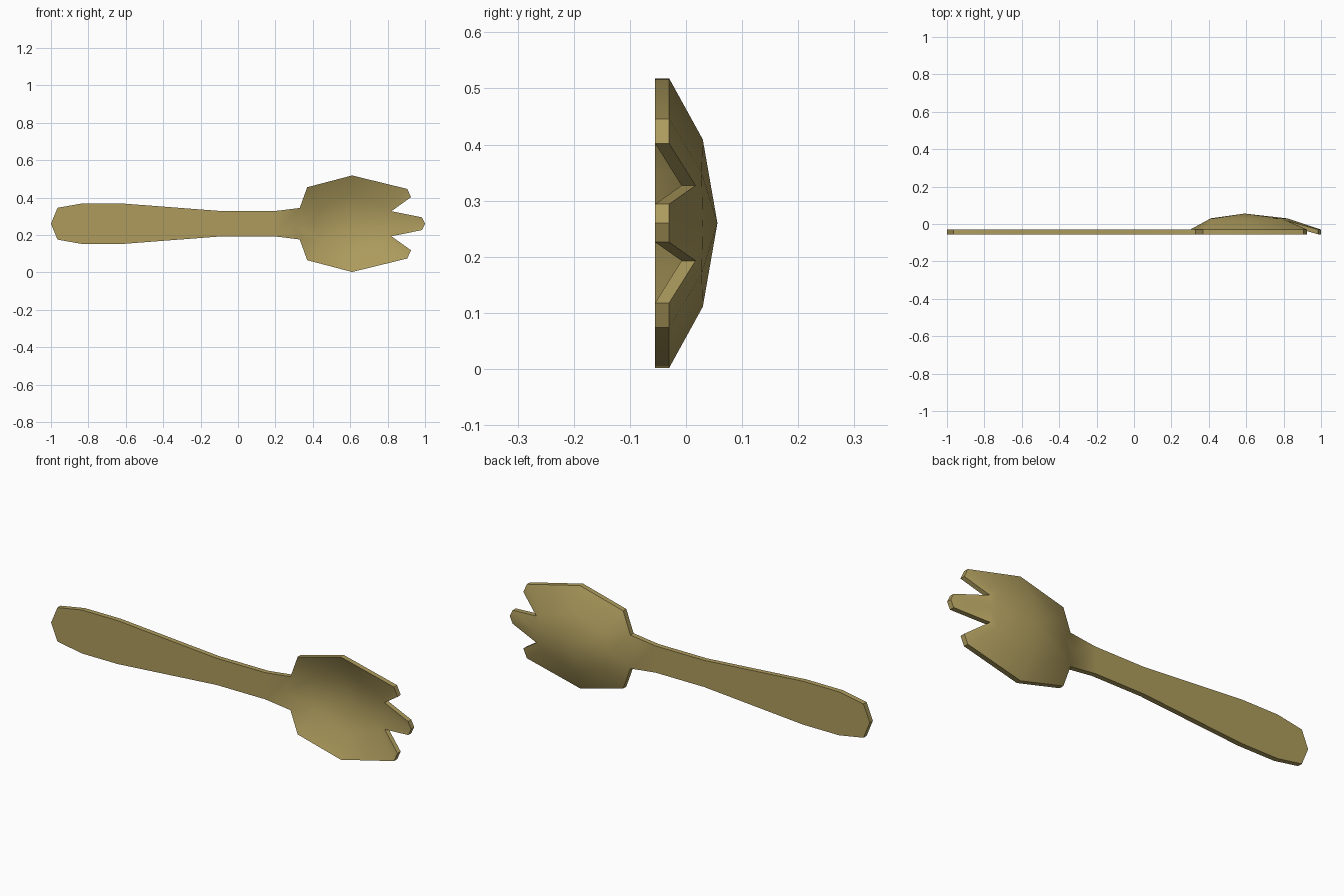
import bpy, bmesh, math
from mathutils import Vector

default = bpy.data.objects.get("Cube")
if default:
    bpy.data.objects.remove(default, do_unlink=True)

AXIS_Z, FRONT_Y, THICK = 0.26, -0.055, 0.025

# Single horn-coloured material
mat = bpy.data.materials.new("khaki_horn")
mat.use_nodes = True
colour = (0.42, 0.33, 0.11, 1)
mat.diffuse_color = colour
mat.node_tree.nodes["Principled BSDF"].inputs["Base Color"].default_value = colour

# Half outline of the front surface: x, height above the axis, depth
points = {
    # handle edge
    "end": (-1, 0, 0), "h1": (-0.965, 0.085, 0), "h2": (-0.83, 0.109, 0),
    "h3": (-0.63, 0.109, 0), "h4": (-0.08, 0.067, 0), "h5": (0.19, 0.067, 0),
    # neck and bowl rim
    "neck": (0.30, 0, 0), "shoulder": (0.33, 0.084, 0),
    "corner": (0.37, 0.195, 0), "wide": (0.61, 0.258, 0),
    # tines
    "outer_top": (0.905, 0.186, 0), "outer_low": (0.925, 0.142, 0),
    "notch": (0.82, 0.067, 0.047), "mid_edge": (0.984, 0.034, 0),
    "mid_tip": (1, 0, 0),
    # dished inner ring and the deepest point
    "ring_neck": (0.41, 0, 0.06), "ring_a": (0.43, 0.085, 0.06),
    "ring_b": (0.60, 0.149, 0.06), "ring_c": (0.79, 0.09, 0.058),
    "ring_tip": (0.82, 0, 0.06), "deep": (0.59, 0, 0.086),
}

# Upper-half faces, mirrored below the axis
patches = [
    "neck shoulder ring_a ring_neck", "shoulder corner ring_a",
    "corner wide ring_b ring_a", "wide outer_top ring_c ring_b",
    "outer_top outer_low notch ring_c", "ring_c notch ring_tip",
    "notch mid_edge mid_tip ring_tip",
    "ring_neck ring_a deep", "ring_a ring_b deep",
    "ring_b ring_c deep", "ring_c ring_tip deep",
]

bm = bmesh.new()
verts = {}


def vert(name, side):
    x, h, d = points[name]
    key = (name, side if h else 0)
    if key not in verts:
        verts[key] = bm.verts.new((x, FRONT_Y + d, AXIS_Z + side * h))
    return verts[key]


# Bowl
for side in (1, -1):
    for patch in patches:
        bm.faces.new([vert(n, side) for n in patch.split()])

# Handle, as strips across its width
edge = ["h1", "h2", "h3", "h4", "h5"]
bm.faces.new([vert("end", 1), vert("h1", 1), vert("h1", -1)])
for a, b in zip(edge, edge[1:]):
    bm.faces.new([vert(a, 1), vert(b, 1), vert(b, -1), vert(a, -1)])
bm.faces.new([vert("h5", 1), vert("shoulder", 1), vert("neck", 1),
              vert("shoulder", -1), vert("h5", -1)])

# Thickness: matching back surface joined by a straight rim
rim = [e for e in bm.edges if e.is_boundary]
front_faces = list(bm.faces)
back = {v: bm.verts.new(v.co + Vector((0, THICK, 0))) for v in list(bm.verts)}
for f in front_faces:
    bm.faces.new([back[v] for v in reversed(f.verts)])
for e in rim:
    a, b = e.verts
    bm.faces.new([a, b, back[b], back[a]])
bmesh.ops.recalc_face_normals(bm, faces=bm.faces)

mesh = bpy.data.meshes.new("spoon_fork")
bm.to_mesh(mesh)
bm.free()
mesh.materials.append(mat)
obj = bpy.data.objects.new("spoon_fork", mesh)
bpy.context.collection.objects.link(obj)

# Smooth bowl, crisp rim
bpy.ops.object.select_all(action="DESELECT")
obj.select_set(True)
bpy.context.view_layer.objects.active = obj
bpy.ops.object.shade_smooth_by_angle(angle=math.radians(40))
